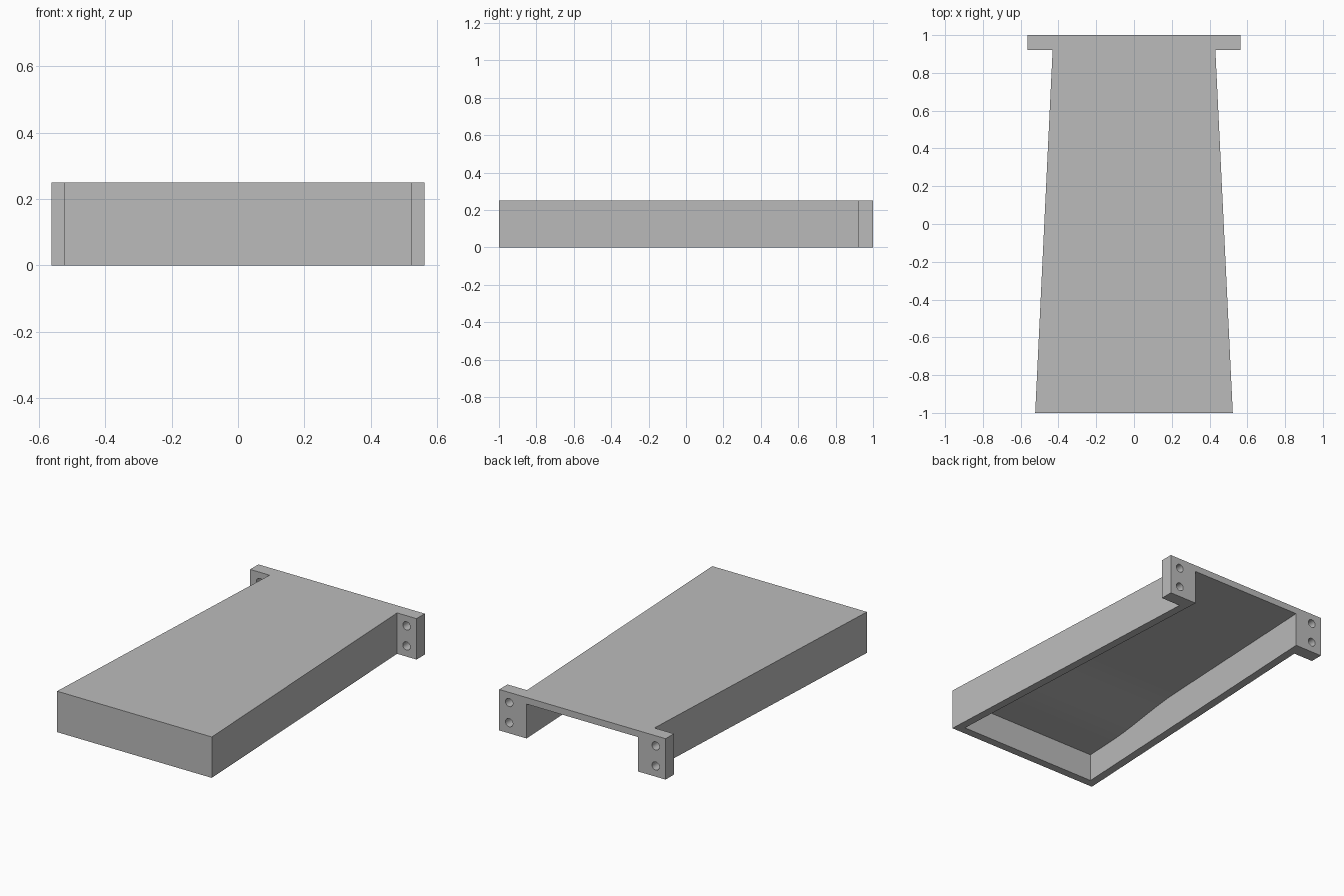
import bpy, bmesh, math
from mathutils import Matrix

cube = bpy.data.objects.get("Cube")
if cube:
    bpy.data.objects.remove(cube, do_unlink=True)

HEIGHT, WALL, BACK = 0.25, 0.05, 1.0
FLANGE_Y, FLANGE_X = 0.92, 0.5625

grey = bpy.data.materials.new("plain grey")
grey.use_nodes = True
grey.diffuse_color = (0.5, 0.5, 0.5, 1)
grey.node_tree.nodes["Principled BSDF"].inputs["Base Color"].default_value = (0.5, 0.5, 0.5, 1)


def half_width(y):
    """Outer half width of the tapering tray."""
    return 0.475 - 0.048 * y


def finish(bm, name, helper=False):
    bmesh.ops.recalc_face_normals(bm, faces=bm.faces)
    mesh = bpy.data.meshes.new(name)
    bm.to_mesh(mesh)
    bm.free()
    mesh.materials.append(grey)
    ob = bpy.data.objects.new(name, mesh)
    bpy.context.collection.objects.link(ob)
    ob.hide_render = helper
    return ob


# Tray with mounting flanges: a mirrored outline pulled up
side = [(half_width(-1), -1), (half_width(FLANGE_Y), FLANGE_Y),
        (FLANGE_X, FLANGE_Y), (FLANGE_X, BACK)]
outline = side + [(-x, y) for x, y in reversed(side)]
bm = bmesh.new()
base = bm.faces.new([bm.verts.new((x, y, 0)) for x, y in outline])
up = bmesh.ops.extrude_face_region(bm, geom=[base])["geom"]
bmesh.ops.translate(bm, vec=(0, 0, HEIGHT),
                    verts=[v for v in up if isinstance(v, bmesh.types.BMVert)])
tray = finish(bm, "tray")

# Pocket under the tray: open at the back, ceiling steps up in a soft curve
def ceiling(y):
    t = min(max((y + 0.75) / 0.6, 0), 1)
    return 0.17 + 0.04 * t * t * (3 - 2 * t)


stations = [-1 + WALL] + [-0.75 + 0.6 * i / 16 for i in range(17)] + [BACK + 0.1]
bm = bmesh.new()
rings = []
for y in stations:
    w = half_width(y) - WALL
    rings.append([bm.verts.new((x, y, z)) for x, z in
                  ((-w, -0.1), (w, -0.1), (w, ceiling(y)), (-w, ceiling(y)))])
for a, b in zip(rings, rings[1:]):
    for i in range(4):
        j = (i + 1) % 4
        bm.faces.new((a[i], a[j], b[j], b[i]))
bm.faces.new(rings[0])
bm.faces.new(rings[-1])
pocket = finish(bm, "pocket_cutter", True)

# Two bolt holes through each flange
bm = bmesh.new()
for x in (-0.495, 0.495):
    for z in (0.065, 0.188):
        place = Matrix.Translation((x, 0.96, z)) @ Matrix.Rotation(math.pi / 2, 4, "X")
        bmesh.ops.create_cone(bm, cap_ends=True, segments=32, radius1=0.025,
                              radius2=0.025, depth=0.2, matrix=place)
holes = finish(bm, "bolt_hole_cutter", True)

# Cut the tray, then remove the cutters
bpy.context.view_layer.objects.active = tray
tray.select_set(True)
for cutter in (pocket, holes):
    mod = tray.modifiers.new(cutter.name, "BOOLEAN")
    mod.operation, mod.solver, mod.object = "DIFFERENCE", "EXACT", cutter
    bpy.ops.object.modifier_apply(modifier=mod.name)
    bpy.data.objects.remove(cutter, do_unlink=True)
bpy.ops.object.shade_smooth_by_angle(angle=math.radians(30))
